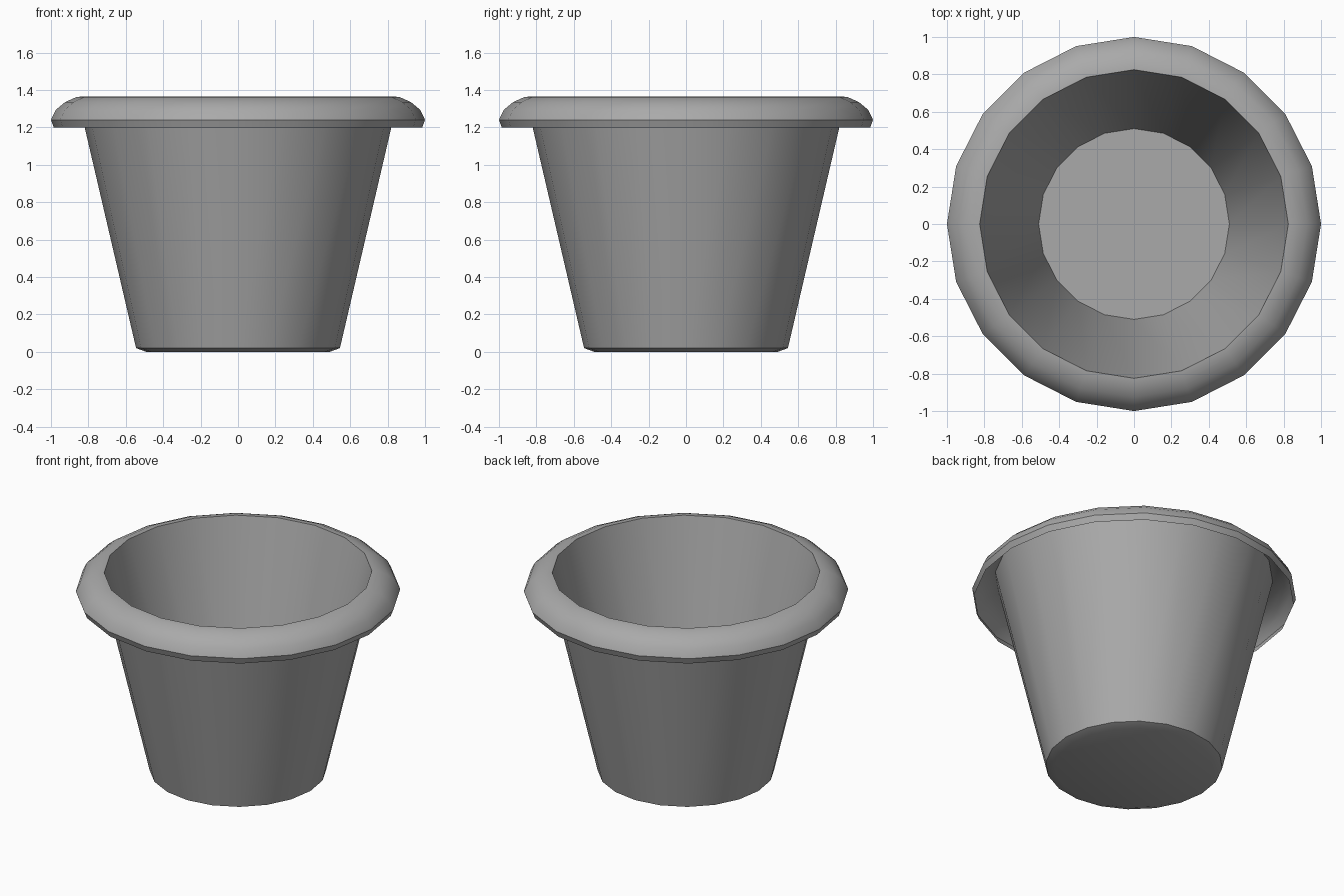
import bpy
import bmesh
import math

SIDES = 20

cube = bpy.data.objects.get("Cube")
if cube:
    bpy.data.objects.remove(cube, do_unlink=True)

grey = bpy.data.materials.new("plain_grey")
grey.use_nodes = True
colour = (0.4, 0.4, 0.4, 1)
grey.diffuse_color = colour
grey.node_tree.nodes["Principled BSDF"].inputs["Base Color"].default_value = colour


def lathe(name, profile, cap=False):
    """Turn a (radius, height) profile about z; cap closes the first ring."""
    bm = bmesh.new()
    rings = []
    for r, z in profile:
        angles = [2 * math.pi * i / SIDES for i in range(SIDES)]
        rings.append([bm.verts.new((r * math.cos(a), r * math.sin(a), z)) for a in angles])
    for low, high in zip(rings, rings[1:]):
        for i in range(SIDES):
            j = (i + 1) % SIDES
            bm.faces.new((low[i], low[j], high[j], high[i]))
    if cap:
        bm.faces.new(rings[0][::-1])
    mesh = bpy.data.meshes.new(name)
    bm.to_mesh(mesh)
    bm.free()
    mesh.materials.append(grey)
    obj = bpy.data.objects.new(name, mesh)
    bpy.context.collection.objects.link(obj)
    bpy.ops.object.select_all(action="DESELECT")
    obj.select_set(True)
    bpy.context.view_layer.objects.active = obj
    bpy.ops.object.shade_smooth_by_angle(angle=math.radians(30))
    return obj


# Tapered outer wall with a bevelled, closed base
lathe("pot_wall", [(0.49, 0), (0.545, 0.02), (0.857, 1.36)], cap=True)

# Inner wall and floor, facing inwards
inside = lathe("pot_inside", [(0.51, 0.035), (0.825, 1.366)], cap=True)
inside.data.flip_normals()

# Rolled rim, hollow underneath, running from its lip up to the opening
lathe("rim", [(0.985, 1.2), (1.0, 1.24), (0.975, 1.293), (0.925, 1.335),
              (0.865, 1.362), (0.825, 1.366)])
